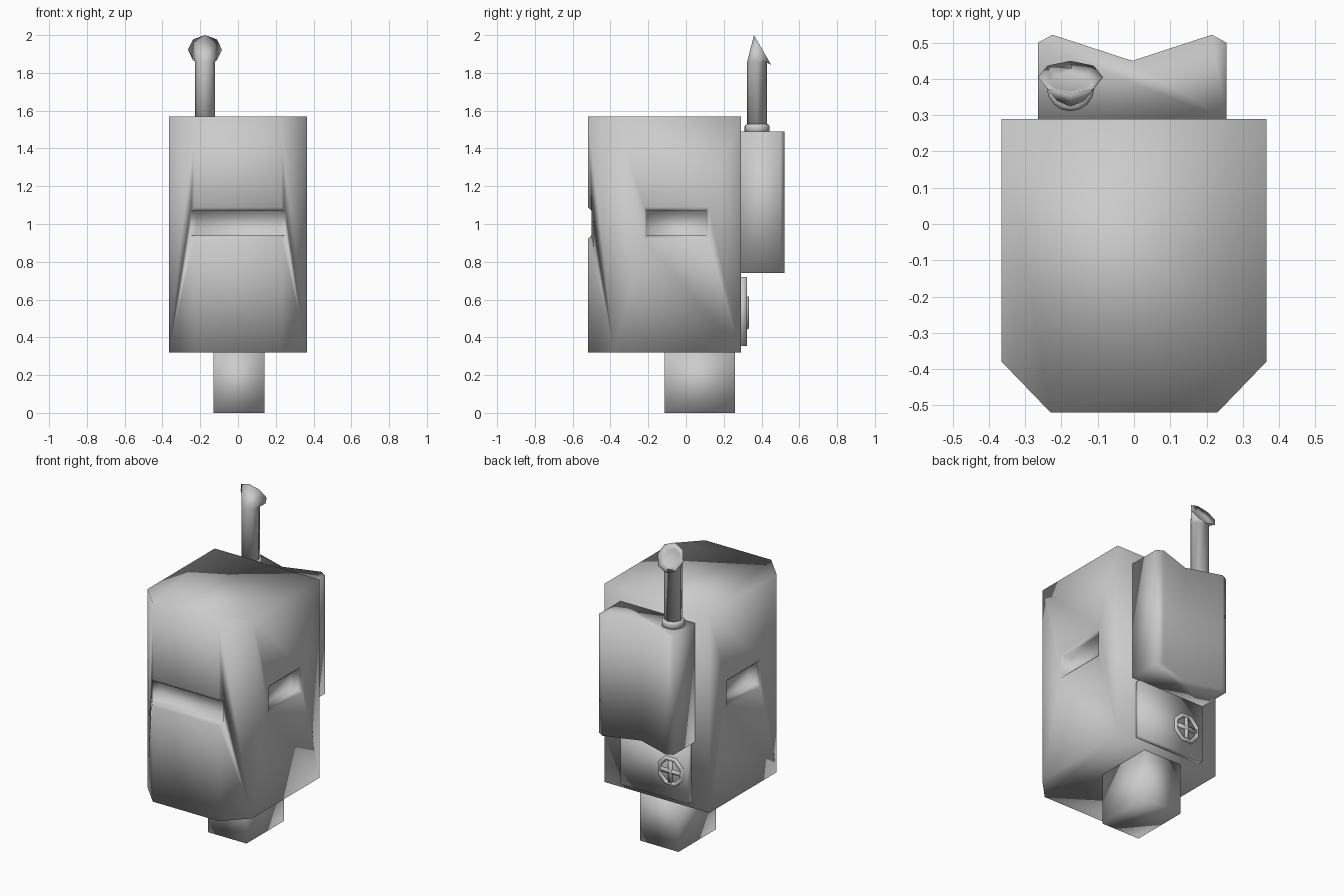
import bpy, bmesh
from math import cos, sin, pi
from mathutils import Vector

cube = bpy.data.objects.get("Cube")
if cube:
    bpy.data.objects.remove(cube, do_unlink=True)

grey = bpy.data.materials.new("plain grey")
grey.use_nodes = True
grey.diffuse_color = (0.6, 0.6, 0.6, 1)
grey.node_tree.nodes["Principled BSDF"].inputs["Base Color"].default_value = (0.6, 0.6, 0.6, 1)


def loft(name, rings, closed=False, smooth=True):
    """Skin equal-length rings of points; cap the ends unless closed."""
    bm = bmesh.new()
    loops = [[bm.verts.new(p) for p in ring] for ring in rings]
    n = len(loops[0])
    pairs = list(zip(loops, loops[1:]))
    if closed:
        pairs.append((loops[-1], loops[0]))
    else:
        bm.faces.new(loops[0][::-1])
        bm.faces.new(loops[-1])
    for a, b in pairs:
        for i in range(n):
            j = (i + 1) % n
            bm.faces.new((a[i], a[j], b[j], b[i]))
    bmesh.ops.recalc_face_normals(bm, faces=bm.faces)
    for f in bm.faces:
        f.smooth = smooth
    mesh = bpy.data.meshes.new(name)
    bm.to_mesh(mesh)
    bm.free()
    mesh.materials.append(grey)
    ob = bpy.data.objects.new(name, mesh)
    bpy.context.collection.objects.link(ob)
    return ob


def prism(name, plan, z0, z1):
    return loft(name, [[(x, y, z) for x, y in plan] for z in (z0, z1)])


def box(name, x0, x1, y0, y1, z0, z1):
    return prism(name, [(x0, y0), (x1, y0), (x1, y1), (x0, y1)], z0, z1)


def circle(r, z, cx=0, cy=0, n=8):
    return [(cx + r * cos(2 * pi * i / n), cy + r * sin(2 * pi * i / n), z) for i in range(n)]


# Main housing with chamfered front corners
body = prism("body", [(-0.365, 0.29), (-0.365, -0.38), (-0.23, -0.52),
                      (0.23, -0.52), (0.365, -0.38), (0.365, 0.29)], 0.32, 1.57)


# Recessed slots with flared lips on the front and both sides
def slot(name, steps, place):
    rings = [[place(u, d, 1.005 + v) for u, v in ((-w, -h), (w, -h), (w, h), (-w, h))]
             for d, w, h in steps]
    cutter = loft(name, rings, smooth=True)
    cutter.hide_render = True
    mod = body.modifiers.new(name, "BOOLEAN")
    mod.object = cutter
    mod.solver = "EXACT"
    return cutter


cutters = [slot("front_slot_cutter", [(0.54, 0.27, 0.105), (0.50, 0.25, 0.065), (0.45, 0.22, 0.065)],
                lambda u, d, z: (u, -d, z))]
for side, label in ((1, "left"), (-1, "right")):
    cutters.append(slot(label + "_slot_cutter",
                        [(0.385, 0.18, 0.105), (0.345, 0.16, 0.065), (0.295, 0.15, 0.065)],
                        lambda u, d, z, s=side: (s * d, u - 0.05, z)))

# Bake the slots, then remove the helpers
bpy.context.view_layer.update()
cut = bpy.data.meshes.new_from_object(body.evaluated_get(bpy.context.evaluated_depsgraph_get()))
body.modifiers.clear()
body.data = cut
for c in cutters:
    bpy.data.objects.remove(c, do_unlink=True)
for p in cut.polygons:
    p.use_smooth = True

# Handle stub, rear plate and notched back pack
box("handle", -0.13, 0.14, -0.115, 0.26, 0, 0.33)
box("rear_plate", -0.24, 0.23, 0.28, 0.322, 0.355, 0.72)
prism("back_pack", [(-0.265, 0.285), (0.255, 0.285), (0.255, 0.5), (0.215, 0.522),
                    (-0.005, 0.45), (-0.225, 0.522), (-0.265, 0.5)], 0.74, 1.49)

# Octagonal dial ring with crossed bars
dial = Vector((-0.12, 0.32, 0.53))
rings = []
for i in range(8):
    a = 2 * pi * (i + 0.5) / 8
    rings.append([dial + Vector(((0.083 + 0.015 * cos(t)) * cos(a), 0.015 * sin(t),
                                 (0.083 + 0.015 * cos(t)) * sin(a)))
                  for t in [2 * pi * k / 6 for k in range(6)]])
loft("dial_ring", rings, closed=True)
for name, w, h in (("dial_bar_upright", 0.012, 0.08), ("dial_bar_level", 0.08, 0.012)):
    box(name, dial.x - w, dial.x + w, dial.y - 0.01, dial.y + 0.012, dial.z - h, dial.z + h)

# Exhaust collar, pipe and tilted flared mouth
px, py = -0.175, 0.377
loft("pipe_collar", [circle(0.066, 1.48, px, py, 16), circle(0.066, 1.52, px, py, 16),
                     circle(0.056, 1.53, px, py, 16)])


def mouth(r, push):
    """Octagon facing back and up, its lowest point at the rear."""
    return [(px + r * cos(t), 0.405 + 0.5 * r * sin(t) - 0.87 * push, 1.922 - 0.87 * r * sin(t) - 0.5 * push)
            for t in [2 * pi * i / 8 for i in range(8)]]


loft("pipe", [circle(0.053, 1.5, px, py), circle(0.053, 1.86, px, py),
              mouth(0.09, 0), mouth(0.055, 0.015)])
